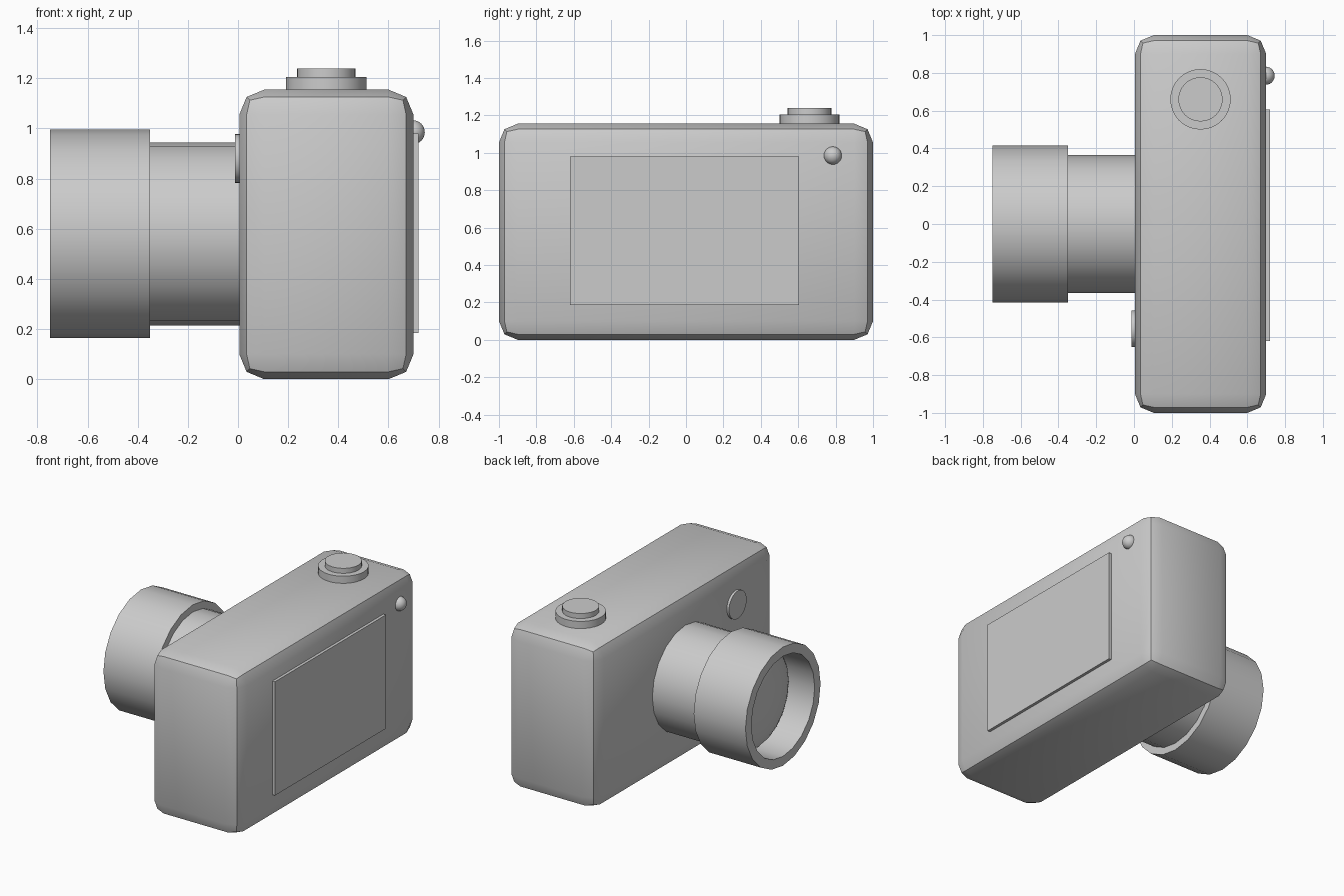
import bpy, bmesh, math
from mathutils import Matrix

if "Cube" in bpy.data.objects:
    bpy.data.objects.remove(bpy.data.objects["Cube"])


def finish(bm, name):
    bmesh.ops.recalc_face_normals(bm, faces=bm.faces)
    me = bpy.data.meshes.new(name)
    bm.to_mesh(me)
    bm.free()
    ob = bpy.data.objects.new(name, me)
    bpy.context.collection.objects.link(ob)
    bpy.ops.object.select_all(action='DESELECT')
    bpy.context.view_layer.objects.active = ob
    ob.select_set(True)
    bpy.ops.object.shade_smooth_by_angle(angle=math.radians(30))
    return ob


def box(name, lo, hi, bevel=0):
    bm = bmesh.new()
    bmesh.ops.create_cube(bm, size=1)
    for v in bm.verts:
        v.co = [a + (b - a) * (c + 0.5) for a, b, c in zip(lo, hi, v.co)]
    if bevel:
        bmesh.ops.bevel(bm, geom=bm.edges[:], offset=bevel, segments=2,
                        profile=0.5, affect='EDGES')
    return finish(bm, name)


def lathe(name, profile, centre, sides, axis='Z'):
    """Revolve (distance along axis, radius) points around an axis."""
    bm = bmesh.new()
    verts = [bm.verts.new((r, 0, h)) for h, r in profile]
    edges = [bm.edges.new(p) for p in zip(verts, verts[1:])]
    bmesh.ops.spin(bm, geom=verts + edges, cent=(0, 0, 0), axis=(0, 0, 1),
                   angle=math.tau, steps=sides, use_merge=True)
    bmesh.ops.remove_doubles(bm, verts=bm.verts, dist=1e-5)
    m = Matrix.Translation(centre)
    if axis == 'X':
        m = m @ Matrix.Rotation(math.pi / 2, 4, 'Y')
    bm.transform(m)
    return finish(bm, name)


# Rounded body and rear screen
box("body", (0.005, -1, 0), (0.70, 1, 1.155), 0.1)
box("screen", (0.66, -0.62, 0.185), (0.72, 0.605, 0.98))

# Lens barrel with wider hollow front ring
lens = (0, 0, 0.58)
lathe("lens_barrel", [(0.05, 0), (0.05, 0.365), (-0.35, 0.365), (-0.35, 0.415),
                      (-0.75, 0.415), (-0.75, 0.35), (-0.53, 0.35), (-0.53, 0)],
      lens, 20, 'X')

# Domed glass inside the ring
dome = [(-0.53 - 0.1 * math.sin(t), 0.35 * math.cos(t))
        for t in (math.pi / 2 * i / 8 for i in range(9))]
lathe("lens_glass", dome, lens, 20, 'X')

# Shutter dial on top: wide base and narrower button
dial = (0.352, 0.66, 0)
lathe("dial_base", [(1.10, 0), (1.10, 0.16), (1.205, 0.16), (1.205, 0)], dial, 32)
lathe("shutter_button", [(1.15, 0), (1.15, 0.117), (1.24, 0.117), (1.24, 0)], dial, 32)

# Round window on the lens side
lathe("front_window", [(0.05, 0), (0.05, 0.097), (-0.012, 0.097), (-0.012, 0)],
      (0, -0.555, 0.88), 32, 'X')

# Small ball button on the screen side
bm = bmesh.new()
bmesh.ops.create_uvsphere(bm, u_segments=24, v_segments=12, radius=0.048,
                          matrix=Matrix.Translation((0.697, 0.785, 0.985)))
finish(bm, "rear_button")
